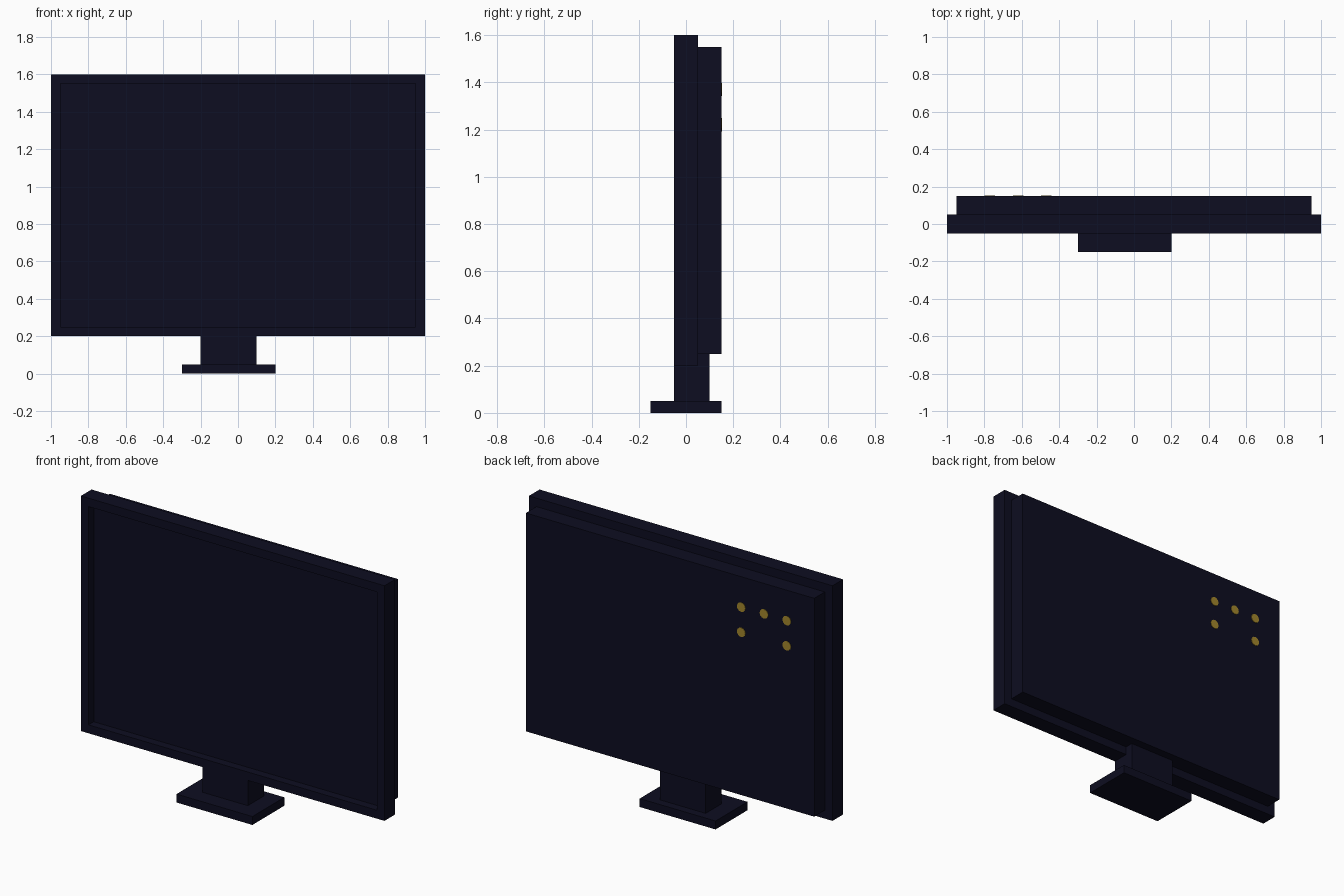
import bpy
import bmesh
import math
from mathutils import Matrix

cube = bpy.data.objects.get("Cube")
if cube:
    bpy.data.objects.remove(cube, do_unlink=True)


def material(name, rgb, rough=0.6):
    m = bpy.data.materials.new(name)
    m.use_nodes = True
    m.diffuse_color = (*rgb, 1)
    bsdf = m.node_tree.nodes["Principled BSDF"]
    bsdf.inputs["Base Color"].default_value = (*rgb, 1)
    bsdf.inputs["Roughness"].default_value = rough
    return m


NAVY = material("midnight navy", (0.0040, 0.0040, 0.0150))
GOLD = material("dark gold", (0.36, 0.24, 0.025))


def finish(name, bm, mat):
    mesh = bpy.data.meshes.new(name)
    bm.to_mesh(mesh)
    bm.free()
    mesh.materials.append(mat)
    obj = bpy.data.objects.new(name, mesh)
    bpy.context.collection.objects.link(obj)
    return obj


def box_mesh(lo, hi):
    bm = bmesh.new()
    bmesh.ops.create_cube(bm, size=1)
    for v in bm.verts:
        v.co = [(a + b) / 2 + c * (b - a) for a, b, c in zip(lo, hi, v.co)]
    return bm


# Display housing: the front face is inset and pushed in to form the screen
bm = box_mesh((-1, -0.05, 0.2), (1, 0.05, 1.6))
bm.normal_update()
front = min(bm.faces, key=lambda f: f.calc_center_median().y)
bmesh.ops.inset_region(bm, faces=[front], thickness=0.05, use_even_offset=True)
walls = bmesh.ops.extrude_face_region(bm, geom=[front])
bmesh.ops.delete(bm, geom=[front], context='FACES_ONLY')
for v in [g for g in walls["geom"] if isinstance(g, bmesh.types.BMVert)]:
    v.co.y += 0.05
bmesh.ops.recalc_face_normals(bm, faces=bm.faces)
finish("display_housing", bm, NAVY)

# Rear casing and the off-centre stand
finish("rear_casing", box_mesh((-0.95, 0.05, 0.25), (0.95, 0.15, 1.55)), NAVY)
finish("stand_neck", box_mesh((-0.2, -0.05, 0.05), (0.1, 0.05, 0.2)), NAVY)
finish("stand_neck_back", box_mesh((-0.2, 0.05, 0.05), (0.1, 0.1, 0.25)), NAVY)
finish("stand_base", box_mesh((-0.3, -0.15, 0), (0.2, 0.15, 0.05)), NAVY)

# Gold studs in an arch on the rear casing
STUDS = [(-0.47, 1.37), (-0.62, 1.37), (-0.77, 1.37), (-0.47, 1.22), (-0.77, 1.22)]
for i, (x, z) in enumerate(STUDS, 1):
    bm = bmesh.new()
    bmesh.ops.create_cone(
        bm, cap_ends=True, segments=12, radius1=0.028, radius2=0.028, depth=0.004,
        matrix=Matrix.Translation((x, 0.151, z)) @ Matrix.Rotation(math.pi / 2, 4, 'X'))
    finish(f"rear_stud_{i}", bm, GOLD)
